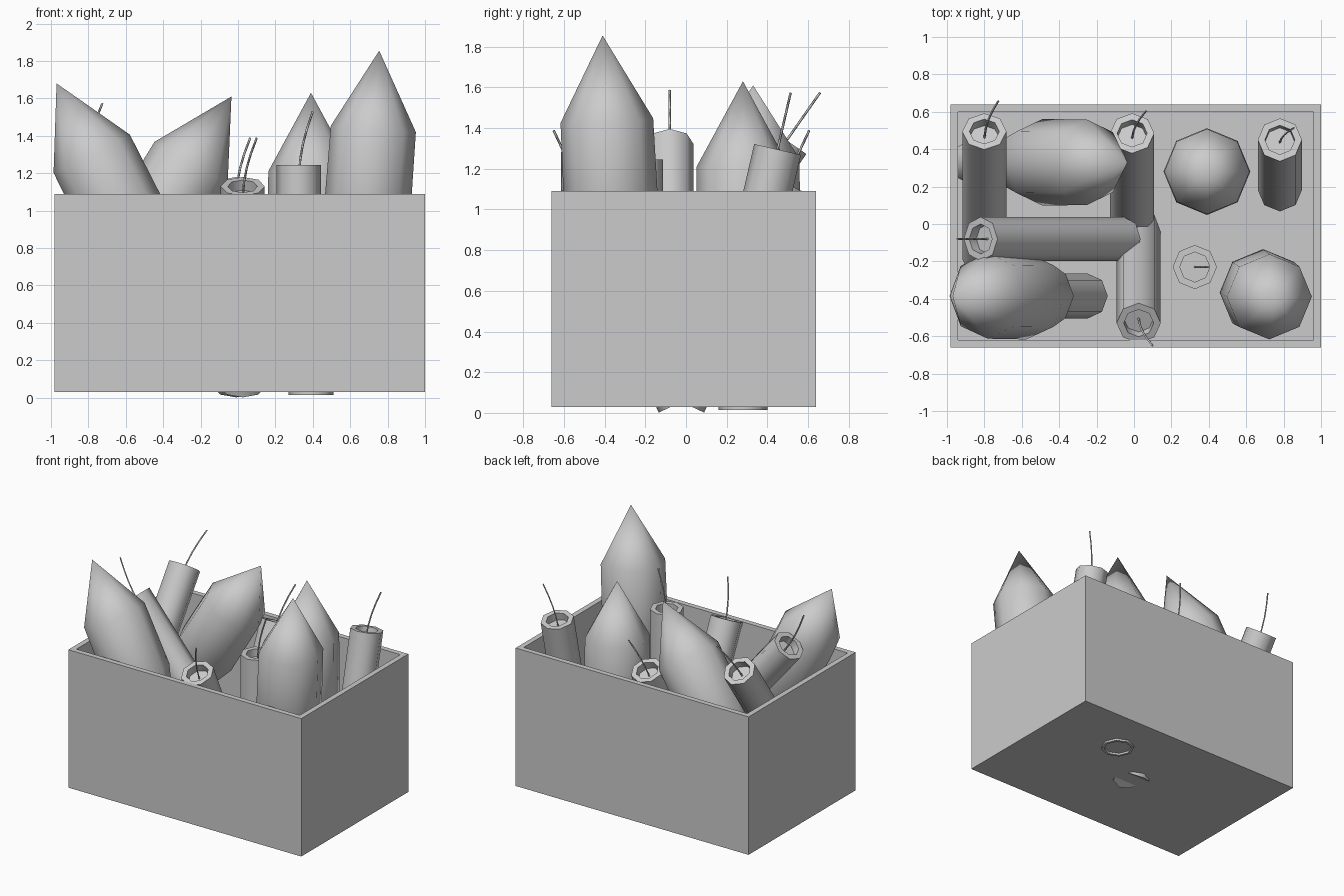
import bpy, bmesh, math
from mathutils import Vector

if "Cube" in bpy.data.objects:
    bpy.data.objects.remove(bpy.data.objects["Cube"])

UP = Vector((0, 0, 1))
SIDES = 8


def place(ob, origin, axis):
    ob.location = origin
    ob.rotation_mode = 'QUATERNION'
    ob.rotation_quaternion = UP.rotation_difference(Vector(axis).normalized())


def lathe(name, profile, origin, axis):
    """Spin an (r, z) profile into an octagonal solid; r = 0 closes to a point."""
    bm = bmesh.new()
    rings = []
    for r, z in profile:
        if r == 0:
            rings.append([bm.verts.new((0, 0, z))] * SIDES)
        else:
            rings.append([bm.verts.new((r * math.cos(2 * math.pi * i / SIDES),
                                        r * math.sin(2 * math.pi * i / SIDES), z))
                          for i in range(SIDES)])
    for a, b in zip(rings, rings[1:]):
        for i in range(SIDES):
            j = (i + 1) % SIDES
            bm.faces.new(list(dict.fromkeys((a[i], a[j], b[j], b[i]))))
    bmesh.ops.recalc_face_normals(bm, faces=bm.faces)
    me = bpy.data.meshes.new(name)
    bm.to_mesh(me)
    bm.free()
    ob = bpy.data.objects.new(name, me)
    bpy.context.collection.objects.link(ob)
    place(ob, origin, axis)
    bpy.ops.object.select_all(action='DESELECT')
    ob.select_set(True)
    bpy.context.view_layer.objects.active = ob
    bpy.ops.object.shade_smooth_by_angle(angle=math.radians(50))
    return ob


def fuse(name, origin, axis):
    """Thin bent wire rising out of a tube."""
    cu = bpy.data.curves.new(name, 'CURVE')
    cu.dimensions = '3D'
    cu.bevel_depth = 0.006
    cu.bevel_resolution = 0
    cu.use_fill_caps = True
    pts = [(0, -0.06), (0.008, 0.03), (0.022, 0.11), (0.043, 0.19), (0.075, 0.285)]
    sp = cu.splines.new('POLY')
    sp.points.add(len(pts) - 1)
    for p, (x, z) in zip(sp.points, pts):
        p.co = (x, 0, z, 1)
    ob = bpy.data.objects.new(name, cu)
    bpy.context.collection.objects.link(ob)
    place(ob, origin, axis)


# Open-topped crate
bm = bmesh.new()
bmesh.ops.create_cube(bm, size=1)
bmesh.ops.scale(bm, vec=(1.98, 1.30, 1.06), verts=bm.verts)
bmesh.ops.translate(bm, vec=(0.01, -0.01, 0.56), verts=bm.verts)
top = max(bm.faces, key=lambda f: f.calc_center_median().z)
bmesh.ops.inset_region(bm, faces=[top], thickness=0.057)
inner = bmesh.ops.extrude_discrete_faces(bm, faces=[top])['faces'][0]
bmesh.ops.translate(bm, vec=(0, 0, -1.0), verts=inner.verts)
bmesh.ops.recalc_face_normals(bm, faces=bm.faces)
me = bpy.data.meshes.new("crate")
bm.to_mesh(me)
bm.free()
bpy.context.collection.objects.link(bpy.data.objects.new("crate", me))

# Pointed rockets: nose, body, tapered skirt, narrow tail tube (origin at the tip)
rocket = [(0, 0), (0.228, -0.42), (0.232, -0.88), (0.165, -1.12), (0.12, -1.12),
          (0.12, -1.615), (0.10, -1.615), (0.10, -1.57), (0, -1.57)]
for name, tip, axis in [
        ("rocket_front_right", (0.755, -0.41, 1.855), (0.075, -0.05, 1)),
        ("rocket_back_right", (0.39, 0.28, 1.63), (0, 0, 1)),
        ("rocket_front_left", (-0.97, -0.385, 1.68), (-0.447, 0, 0.894)),
        ("rocket_back_left", (-0.035, 0.33, 1.61), (0.515, 0, 0.857))]:
    lathe(name, rocket, tip, axis)


# Recessed tubes with fuses (origin at the centre of the top rim)
tube = [(0, -0.06), (0.08, -0.06), (0.08, 0), (0.118, 0), (0.118, -1.19), (0, -1.19)]


def lean(deg, x, y):
    s = math.sin(math.radians(deg))
    return (x * s, y * s, math.cos(math.radians(deg)))


for name, top, axis in [
        ("centre_right", (0.325, -0.23, 1.245), lean(0, 0, 1)),
        ("back_right", (0.78, 0.45, 1.295), lean(13, 0, 1)),
        ("back_left", (-0.80, 0.495, 1.34), lean(35, 0, 1)),
        ("back_middle", (-0.01, 0.485, 1.13), lean(25, 0, 1)),
        ("front_middle", (0.025, -0.53, 1.13), lean(25, 0, -1)),
        ("middle_left", (-0.82, -0.08, 1.32), lean(40, -1, 0))]:
    lathe("tube_" + name, tube, top, axis)
    fuse("fuse_" + name, top, axis)
